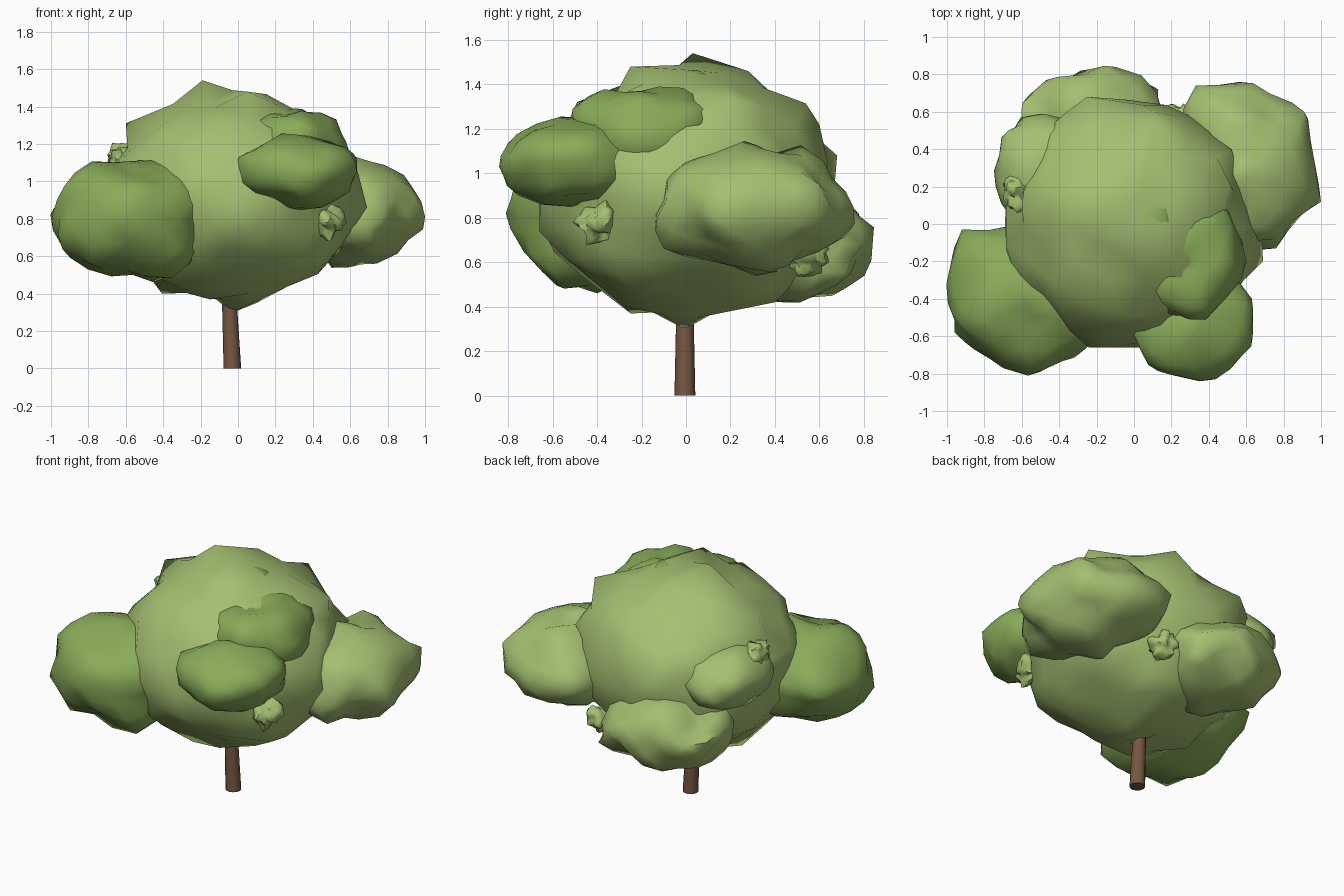
import bpy, bmesh, math
from mathutils import Vector, noise

if "Cube" in bpy.data.objects:
    bpy.data.objects.remove(bpy.data.objects["Cube"])


def material(name, rgb):
    m = bpy.data.materials.new(name)
    m.diffuse_color = (*rgb, 1)
    m.use_nodes = True
    m.node_tree.nodes["Principled BSDF"].inputs["Base Color"].default_value = m.diffuse_color
    return m


LIGHT = material("light_leaves", (0.37, 0.52, 0.165))
DARK = material("dark_leaves", (0.25, 0.41, 0.10))
BARK = material("bark", (0.18, 0.095, 0.053))


def finish(bm, name, mat, angle):
    me = bpy.data.meshes.new(name)
    bm.to_mesh(me)
    bm.free()
    me.materials.append(mat)
    ob = bpy.data.objects.new(name, me)
    bpy.context.collection.objects.link(ob)
    bpy.ops.object.select_all(action='DESELECT')
    ob.select_set(True)
    bpy.context.view_layer.objects.active = ob
    bpy.ops.object.shade_smooth_by_angle(angle=math.radians(angle))
    return ob


def clump(name, mat, centre, radii, pulls=(), seed=0, rough=0.05, sub=3, box=2.1, freq=5.0):
    """Lumpy leaf mass: a slightly boxy ellipsoid, roughened, then pulled to given points."""
    bm = bmesh.new()
    bmesh.ops.create_icosphere(bm, subdivisions=sub, radius=1)
    c, off = Vector(centre), Vector((seed * 7.3, seed * 3.1, seed * 5.7))
    for v in bm.verts:
        n = v.co.normalized()
        n /= sum(abs(a) ** box for a in n) ** (1 / box)
        p = Vector(a * r for a, r in zip(n, radii))
        bump = noise.noise(p * freq + off) + 0.5 * noise.noise(p * freq * 2.7 + off)
        v.co = c + p + p.normalized() * bump * rough * 1.5
    for t in map(Vector, pulls):
        near = min(bm.verts, key=lambda v: (v.co - t).length).co.copy()
        delta = t - near
        for v in bm.verts:
            v.co += delta * math.exp(-((v.co - near).length / 0.13) ** 2)
    return finish(bm, name, mat, 60)


# Central crown
clump("crown_main", LIGHT, (-0.03, 0.0, 0.90), (0.66, 0.66, 0.54),
      [(-0.19, 0.03, 1.54), (0.05, -0.25, 1.48), (-0.6, 0.1, 1.31), (0.52, 0.2, 1.33),
       (0.69, -0.2, 0.86), (0.1, 0.05, 0.35), (-0.15, -0.25, 0.37), (0.0, -0.66, 0.85),
       (-0.25, 0.68, 1.08), (-0.05, 0.28, 1.46), (0.45, -0.3, 0.55), (0.52, 0.4, 1.1),
       (-0.69, 0.0, 1.0), (-0.35, -0.3, 0.45), (0.1, 0.4, 0.42), (0.1, 0.6, 1.22)], seed=1)

# Side clumps around the crown
clump("clump_front_left", DARK, (-0.57, -0.4, 0.80), (0.41, 0.38, 0.30),
      [(-1.0, -0.32, 0.82), (-0.92, -0.03, 0.85), (-0.5, -0.79, 0.75), (-0.55, -0.35, 1.11),
       (-0.85, -0.35, 0.57), (-0.92, -0.45, 0.98), (-0.2, -0.6, 0.95), (-0.45, -0.4, 0.46)], seed=2)
clump("clump_front_right", DARK, (0.32, -0.50, 1.05), (0.32, 0.33, 0.18),
      [(0.35, -0.84, 1.03), (0.63, -0.4, 1.08), (0.3, -0.5, 1.25), (-0.02, -0.55, 1.08),
       (0.18, -0.75, 1.18), (0.45, -0.6, 0.86)], seed=3, rough=0.035)
clump("clump_right", LIGHT, (0.60, 0.31, 0.84), (0.34, 0.41, 0.27),
      [(1.0, 0.12, 0.81), (0.91, 0.6, 0.95), (0.64, 0.75, 0.85), (0.76, -0.13, 0.8),
       (0.6, 0.25, 1.14), (0.74, 0.35, 0.56), (0.33, 0.74, 0.85)], seed=4)
clump("clump_back", LIGHT, (-0.22, 0.48, 0.68), (0.39, 0.33, 0.25),
      [(-0.1, 0.84, 0.69), (-0.2, 0.43, 0.42), (-0.5, 0.65, 0.72), (0.13, 0.72, 0.55)], seed=5)
clump("clump_left", LIGHT, (-0.47, 0.28, 1.0), (0.27, 0.29, 0.19),
      [(-0.74, 0.2, 0.98), (-0.4, 0.57, 1.0)], seed=6, rough=0.035)

# Dark inner mass showing through the upper crown
clump("clump_inner_upper", DARK, (0.29, -0.2, 1.14), (0.27, 0.30, 0.25),
      [(0.47, 0.1, 1.29)], seed=7, rough=0.045)
clump("leaf_patch_top", DARK, (0.10, 0.0, 1.42), (0.09, 0.11, 0.05), seed=8, rough=0.02, sub=2)

# Small leaf tufts
for i, p in enumerate([(0.48, -0.39, 0.78), (-0.63, 0.17, 1.12), (0.24, 0.55, 0.62)]):
    clump(f"leaf_tuft_{i + 1}", LIGHT, p, (0.07, 0.09, 0.075), seed=10 + i,
          rough=0.03, freq=18)

# Trunk, slightly leaning and tapered
bm = bmesh.new()
bmesh.ops.create_cone(bm, cap_ends=True, segments=12, radius1=0.047, radius2=0.03, depth=0.8)
for v in bm.verts:
    v.co.z += 0.4
    v.co.x += -0.03 - 0.045 * v.co.z
    v.co.y -= 0.005
finish(bm, "trunk", BARK, 40)
